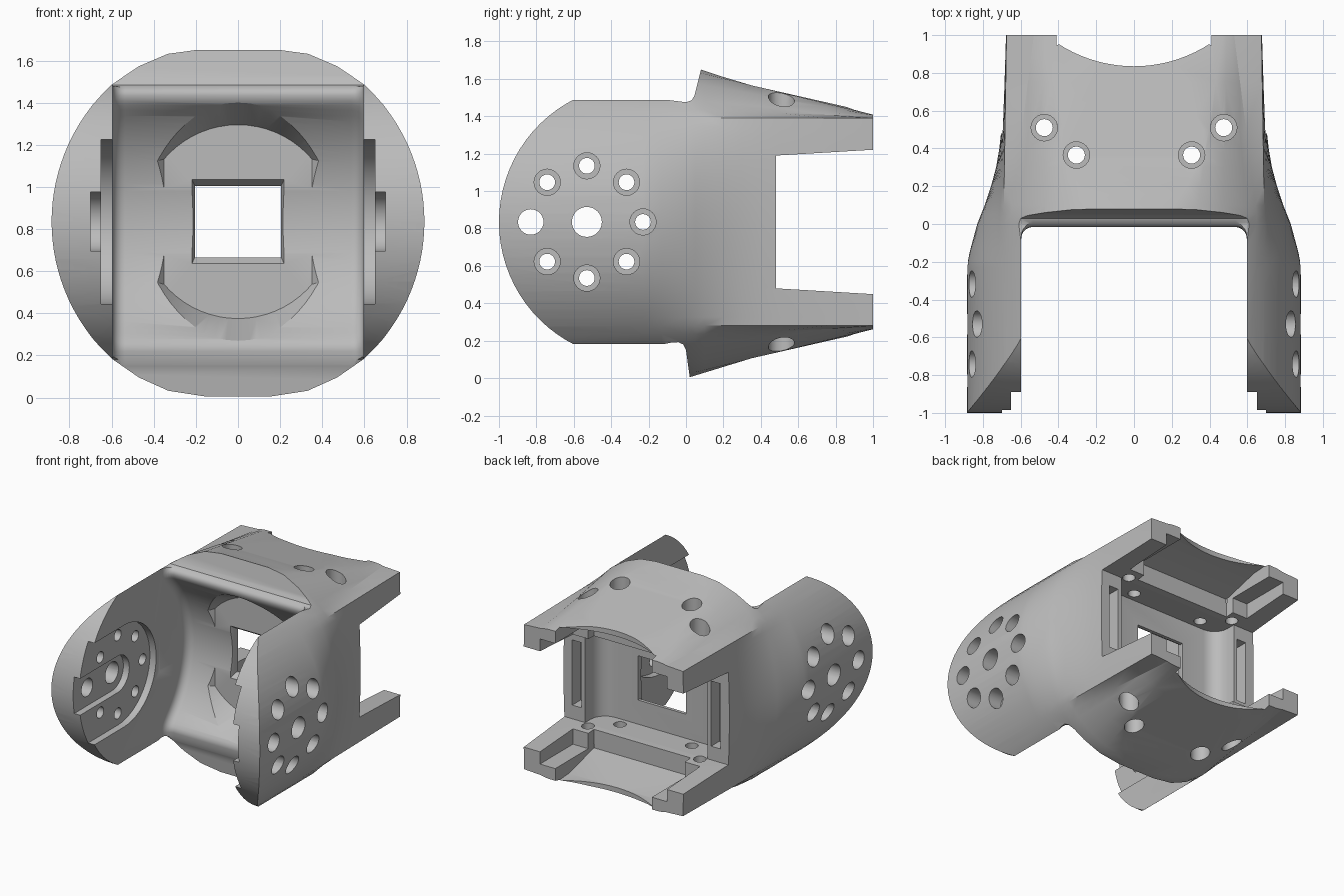
import bpy, bmesh
from math import sin, cos, pi, sqrt, asin
from mathutils import Vector

if "Cube" in bpy.data.objects:
    bpy.data.objects.remove(bpy.data.objects["Cube"])

MID = 0.835      # height of the symmetry plane
PIVOT = -0.53    # y of the joint axis
RADIUS = 0.885   # outer shell radius

grey = bpy.data.materials.new("plain grey")
grey.use_nodes = True
grey.diffuse_color = (0.5, 0.5, 0.5, 1)
grey.node_tree.nodes["Principled BSDF"].inputs["Base Color"].default_value = (0.5, 0.5, 0.5, 1)


def to_object(name, bm):
    bmesh.ops.recalc_face_normals(bm, faces=bm.faces)
    mesh = bpy.data.meshes.new(name)
    bm.to_mesh(mesh)
    bm.free()
    obj = bpy.data.objects.new(name, mesh)
    bpy.context.collection.objects.link(obj)
    return obj


def prism(name, pts, axis, lo, hi, bevel=0, rule=None):
    """Extrude a 2D outline along an axis, optionally bevelling edges picked by a rule."""
    place = {"x": lambda a, b: (lo, a, b), "y": lambda a, b: (a, lo, b), "z": lambda a, b: (a, b, lo)}[axis]
    step = Vector([(hi - lo) * (axis == k) for k in "xyz"])
    bm = bmesh.new()
    face = bm.faces.new([bm.verts.new(place(a, b)) for a, b in pts])
    out = bmesh.ops.extrude_face_region(bm, geom=[face])
    bmesh.ops.translate(bm, vec=step, verts=[g for g in out["geom"] if isinstance(g, bmesh.types.BMVert)])
    bmesh.ops.recalc_face_normals(bm, faces=bm.faces)
    if bevel:
        edges = [e for e in bm.edges if rule(e.verts[0].co, e.verts[1].co)]
        bmesh.ops.bevel(bm, geom=edges, offset=bevel, segments=5, profile=0.5, affect="EDGES")
    return to_object(name, bm)


def loft(name, sections):
    """Skin closed (x, z) outlines given as (y, points)."""
    bm = bmesh.new()
    rings = [[bm.verts.new((x, y, z)) for x, z in pts] for y, pts in sections]
    n = len(rings[0])
    for a, b in zip(rings, rings[1:]):
        for i in range(n):
            bm.faces.new((a[i], a[(i + 1) % n], b[(i + 1) % n], b[i]))
    bmesh.ops.triangulate(bm, faces=bm.faces[:])
    bm.faces.new(rings[0])
    bm.faces.new(rings[-1])
    return to_object(name, bm)


def rect(a0, a1, b0, b1):
    return [(a0, b0), (a1, b0), (a1, b1), (a0, b1)]


def circle(a, b, r, n=32):
    return [(a + r * cos(2 * pi * i / n), b + r * sin(2 * pi * i / n)) for i in range(n)]


def front_slot(r):
    """Outline of a slot around the joint axis, open to the front."""
    arc = [(PIVOT + r * cos(t), MID + r * sin(t)) for t in [pi * (i / 24 - 0.5) for i in range(25)]]
    return arc + [(-1.2, MID + r), (-1.2, MID - r)]


def combine(target, tool, operation="DIFFERENCE"):
    mod = target.modifiers.new("cut", "BOOLEAN")
    mod.operation, mod.solver, mod.object = operation, "EXACT", tool
    bpy.ops.object.select_all(action="DESELECT")
    bpy.context.view_layer.objects.active = target
    target.select_set(True)
    bpy.ops.object.modifier_apply(modifier=mod.name)
    bpy.data.objects.remove(tool)


# Outer shell: round at the arms, turning into a box with a tapering hump at the rear
SHOULDER = 0.555
hump_front = [(0.69, SHOULDER), (0.65, 0.6), (0.6, 0.65), (0.47, 0.74), (0.33, 0.803), (0.16, 0.829)]
hump_rear = [(0.675, SHOULDER), (0.53, 0.563), (0.515, 0.567), (0.49, 0.571), (0.47, 0.573), (0.2, 0.577)]


def section(y, width):
    t = min(max((y - 0.05) / 0.95, 0), 1)
    hump = [(a + (c - a) * t, b + (d - b) * t) for (a, b), (c, d) in zip(hump_front, hump_rear)]
    edge = hump[0][0]
    half = []
    for i in range(12):
        h = SHOULDER * i / 12
        bow = (sqrt(RADIUS ** 2 - h * h) - 0.69) / (RADIUS - 0.69)
        half.append((edge + (width - edge) * bow, h))
    half += hump
    upper = half + [(-x, h) for x, h in reversed(half)]
    lower = [(x, -h) for x, h in reversed(upper) if h > 0]
    return y, [(x, MID + h) for x, h in upper + lower]


flank = [(-1.1, RADIUS), (-0.23, RADIUS), (-0.19, 0.88), (-0.13, 0.865), (0, 0.83), (0.05, 0.81), (0.1, 0.79),
         (0.2, 0.757), (0.3, 0.73), (0.4, 0.713), (0.5, 0.702), (0.75, 0.69), (1.0, 0.68)]
body = loft("joint_bracket", [section(y, w) for y, w in flank])

# Side outline: rounded arm ends, notch and sloping hump
nose_c, nose_r = -0.264, 0.736
nose_a = asin(0.66 / nose_r)
nose = [(nose_c - nose_r * cos(t), MID + nose_r * sin(t))
        for t in [nose_a * (i / 14 - 1) for i in range(29)]]
top_edge = [(-0.15, 1.495), (-0.08, 1.485), (0, 1.475), (0.03, 1.485), (0.045, 1.51), (0.06, 1.57),
            (0.08, 1.65), (0.2, 1.61), (0.35, 1.565), (1.1, 1.395)]
low_edge = [(1.1, 0.277), (0.35, 0.106), (0.02, 0.005), (0, 0.15), (-0.015, 0.18), (-0.04, 0.192),
            (-0.08, 0.19), (-0.15, 0.175)]
combine(body, prism("side_outline", nose + top_edge + low_edge, "x", -1, 1), "INTERSECT")

# Channel between the two arms, with a hollow round floor and softly rounded lips
R = 0.768
end = asin(0.53 / R)
floor = [(PIVOT + R * cos(t), MID + R * sin(t)) for t in [end * (i / 16 - 1) for i in range(33)]]
low_lip = [(-2, -0.4), (-0.003, -0.4), (-0.003, 0.155), (-0.01, 0.19), (-0.016, 0.22), (-0.016, 0.24),
           (-0.008, 0.26), (0.005, 0.28)]
top_lip = [(0.005, 1.39), (-0.008, 1.41), (-0.016, 1.435), (-0.013, 1.453), (-0.004, 1.466), (0.03, 1.488),
           (0.03, 2.1), (-2, 2.1)]
combine(body, prism("channel", low_lip + floor + top_lip, "x", -0.597, 0.597, 0.06,
                    lambda a, b: abs(a.x - b.x) < 1e-5 and min(a.y, b.y) > -0.1))

# Shallow dished pocket in the channel floor
DEPTH = 0.222
dish = prism("dish", circle(0, MID, 0.46, 64), "y", DEPTH, -0.1)
for v in dish.data.vertices:
    if v.co.y < 0:
        v.co.x *= 1.33
        v.co.z = MID + (v.co.z - MID) * 1.33
sides = prism("dish_sides", rect(-0.29, 0.29, -0.5, 2), "y", 0.3, -0.2)
for v in sides.data.vertices:
    if v.co.y < 0:
        v.co.x *= 2.35
combine(dish, sides, "INTERSECT")
combine(body, dish)

# Square window with a chamfered front rim
combine(body, prism("window", rect(-0.205, 0.205, MID - 0.17, MID + 0.17), "y", 0, 0.45))
rim = prism("window_rim", rect(-0.205, 0.205, MID - 0.17, MID + 0.17), "y", 0.265, 0.19)
for v in rim.data.vertices:
    if v.co.y < 0.25:
        v.co.x *= 1.12
        v.co.z = MID + (v.co.z - MID) * 1.3
combine(body, rim)

# Rear bay open on both sides, and the deeper round-cornered recess in front of it
bay = [(0.48, 0.48), (1.1, 0.443), (1.1, 1.227), (0.48, 1.19)]
combine(body, prism("rear_bay", bay, "x", -1, 1))
combine(body, prism("recess", rect(-0.52, 0.52, 0.29, 0.7), "z", 0.48, 1.19, 0.12,
                    lambda a, b: abs(a.z - b.z) > 0.1 and a.y < 0.4))
# Stepped beds inside the plates, thinning the plates toward the rear
bed = [(0.53, 0.5), (0.835, 0.58), (1.2, 0.6)]
combine(body, prism("plate_beds", [(y, MID - h) for y, h in bed] + [(y, MID + h) for y, h in reversed(bed)],
                    "x", -0.41, 0.41))
combine(body, prism("rail_steps", rect(-0.54, 0.54, 0.6, 1.2), "z", MID - 0.48, MID + 0.48))
# Curved rear edge of the plates
scoop = prism("rear_scoop", circle(0, 1.57, 0.735, 96), "z", -1, 3)
combine(scoop, prism("scoop_sides", rect(-0.41, 0.41, 0.5, 1.4), "z", -0.5, 2.5), "INTERSECT")
combine(body, scoop)

# Joint slots, flange slots, bolt holes and counterbores on each side
ring = [(PIVOT + 0.3 * cos(i * pi / 4), MID + 0.3 * sin(i * pi / 4)) for i in range(8) if i != 4]
bolts = [(0.475, 0.51), (0.305, 0.365)]
for s in (-1, 1):
    combine(body, prism("wide_slot", front_slot(0.39), "x", s * 0.5, s * 0.65))
    combine(body, prism("narrow_slot", front_slot(0.14), "x", s * 0.5, s * 0.7))
    combine(body, prism("flange_slot", rect(s * 0.55, s * 0.63, 0.38, 0.6), "z", MID - 0.25, MID + 0.25))
    for y, z in ring:
        combine(body, prism("arm_counterbore", circle(y, z, 0.07, 24), "x", s * 0.73, s * 1.2))
    for x, y in bolts:
        for up in (-1, 1):
            combine(body, prism("bolt_hole", circle(s * x, y, 0.045, 24), "z", MID + up * 0.34, MID + up * 1.5))
            combine(body, prism("bolt_counterbore", circle(s * x, y, 0.07, 24), "z",
                                MID + up * 0.47, MID + up * 1.5))

# Through holes across both arms
for y, z in ring:
    combine(body, prism("arm_hole", circle(y, z, 0.042, 24), "x", -1.2, 1.2))
combine(body, prism("axle_hole", circle(PIVOT, MID, 0.08), "x", -1.2, 1.2))
combine(body, prism("front_hole", circle(PIVOT - 0.3, MID, 0.068), "x", -1.2, 1.2))

# Finish
body.data.materials.clear()
body.data.materials.append(grey)
for p in body.data.polygons:
    p.material_index = 0
bpy.ops.object.select_all(action="DESELECT")
bpy.context.view_layer.objects.active = body
body.select_set(True)
bpy.ops.object.shade_smooth_by_angle(angle=0.5)
